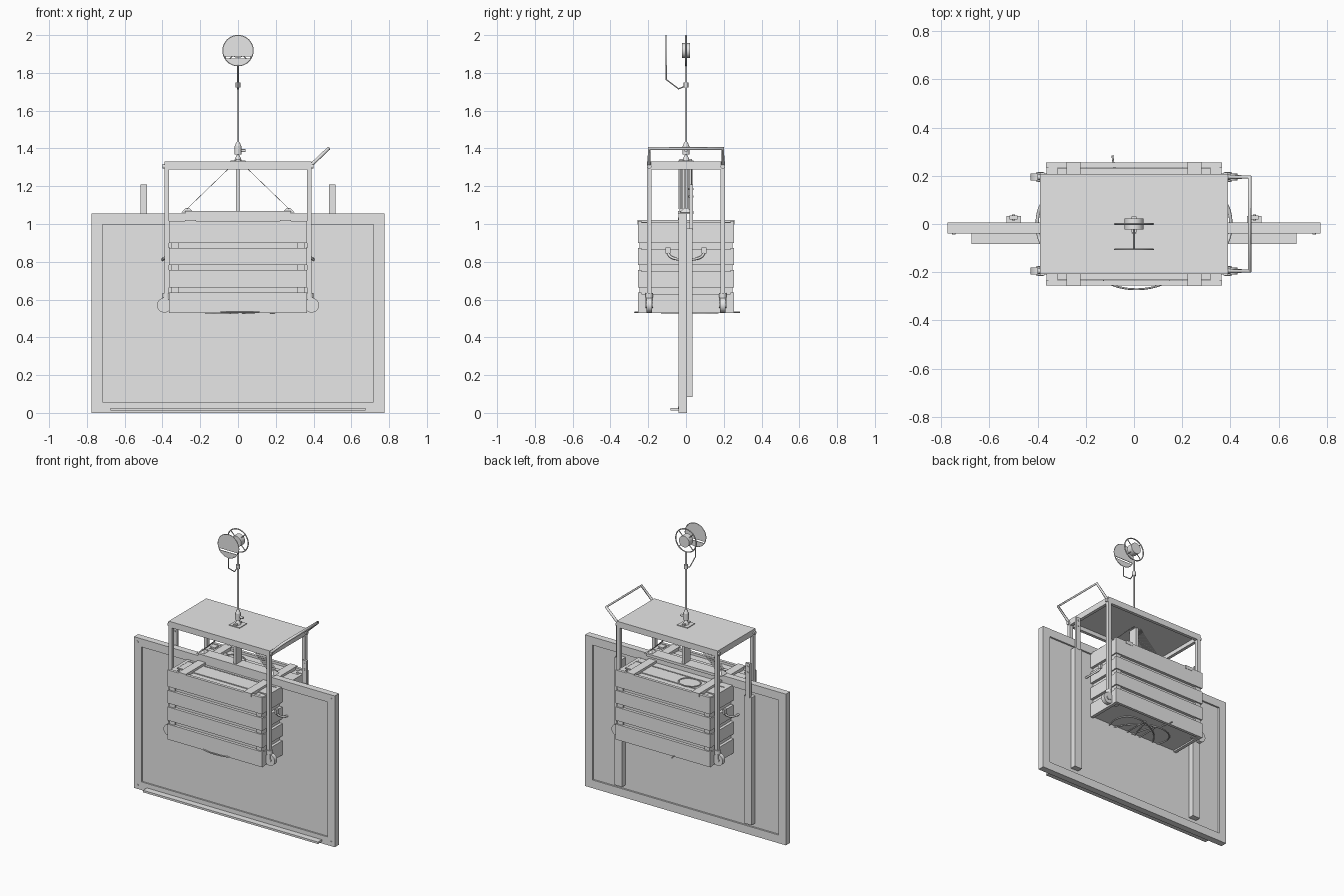
import bpy, math
from mathutils import Vector

if "Cube" in bpy.data.objects:
    bpy.data.objects.remove(bpy.data.objects["Cube"])

grey = bpy.data.materials.new("plain grey")
grey.diffuse_color = (0.8, 0.8, 0.8, 1)
grey.use_nodes = True
grey.node_tree.nodes["Principled BSDF"].inputs["Base Color"].default_value = grey.diffuse_color


def finish(ob, name, smooth=False):
    ob.name = name
    ob.data.materials.append(grey)
    if smooth:
        bpy.ops.object.select_all(action='DESELECT')
        ob.select_set(True)
        bpy.context.view_layer.objects.active = ob
        bpy.ops.object.shade_smooth_by_angle()
    return ob


def box(name, x0, x1, y0, y1, z0, z1):
    """Axis-aligned box from its limits."""
    v = [(x, y, z) for x in (x0, x1) for y in (y0, y1) for z in (z0, z1)]
    f = [(0, 1, 3, 2), (4, 6, 7, 5), (0, 4, 5, 1), (2, 3, 7, 6), (0, 2, 6, 4), (1, 5, 7, 3)]
    me = bpy.data.meshes.new(name)
    me.from_pydata(v, [], f)
    ob = bpy.data.objects.new(name, me)
    bpy.context.collection.objects.link(ob)
    return finish(ob, name)


def rod(name, a, b, r, r2=None, sides=16):
    """Round bar or cone between two points."""
    a, b = Vector(a), Vector(b)
    bpy.ops.mesh.primitive_cone_add(vertices=sides, radius1=r, radius2=r if r2 is None else r2,
                                    depth=(b - a).length, location=(a + b) / 2,
                                    rotation=(b - a).to_track_quat('Z', 'Y').to_euler())
    return finish(bpy.context.object, name, True)


def tube(name, pts, r, cyclic=False, res=2):
    """Round tube along a path of points."""
    cu = bpy.data.curves.new(name, 'CURVE')
    cu.dimensions = '3D'
    cu.bevel_depth = r
    cu.bevel_resolution = res
    cu.use_fill_caps = True
    sp = cu.splines.new('POLY')
    sp.points.add(len(pts) - 1)
    for p, c in zip(sp.points, pts):
        p.co = (*c, 1)
    sp.use_cyclic_u = cyclic
    ob = bpy.data.objects.new(name, cu)
    bpy.context.collection.objects.link(ob)
    return finish(ob, name)


def ring(name, y, z, r, thick):
    bpy.ops.mesh.primitive_torus_add(location=(0, y, z), rotation=(math.pi / 2, 0, 0),
                                     major_radius=r, minor_radius=thick,
                                     major_segments=40, minor_segments=8)
    return finish(bpy.context.object, name, True)


def disc_part(name, r, z0, z1, y, zc):
    """Slice of a thin upright disc between two heights relative to its centre."""
    zs = [z0 + (z1 - z0) * i / 16 for i in range(17)]
    half = [(math.sqrt(max(r * r - z * z, 1e-8)), z) for z in zs]
    out = half + [(-x, z) for x, z in reversed(half)]
    n = len(out)
    v = [(x, y + d, zc + z) for d in (-0.002, 0.002) for x, z in out]
    f = [tuple(range(n)), tuple(range(2 * n - 1, n - 1, -1))]
    f += [(i, i + n, (i + 1) % n + n, (i + 1) % n) for i in range(n)]
    me = bpy.data.meshes.new(name)
    me.from_pydata(v, [], f)
    ob = bpy.data.objects.new(name, me)
    bpy.context.collection.objects.link(ob)
    return finish(ob, name)


# Framed board
W, H, B = 0.775, 1.055, 0.057
box("board_panel", -W + B, W - B, -0.03, -0.006, B, H - B)
box("board_frame_bottom", -W, W, -0.04, 0.006, 0, B)
box("board_frame_top", -W, W, -0.04, 0.006, H - B, H)
box("board_tray", -0.675, 0.675, -0.083, -0.04, 0.012, 0.026)
for s in (-1, 1):
    xs = sorted((s * W, s * (W - B)))
    box("board_frame_side", *xs, -0.04, 0.006, B, H - B)
    # Back battens and hanging brackets
    xc = s * 0.5
    box("board_batten", xc - 0.03, xc + 0.03, -0.006, 0.034, 0.085, 0.975)
    box("hanging_bracket", xc - 0.017, xc + 0.017, 0.018, 0.036, 0.97, 1.208)
    for z in (1.145, 1.185):
        rod("bracket_screw", (xc, 0.014, z), (xc, 0.04, z), 0.006)
    for z in (0.028, H - 0.028):
        rod("frame_screw", (s * 0.748, -0.043, z), (s * 0.748, -0.03, z), 0.007)

# Trolley table
X, Y = 0.39, 0.207
box("table_top", -X, X, -Y, Y, 1.316, 1.33)
for s in (-1, 1):
    box("table_rim_long", -X, X, *sorted((s * Y, s * (Y - 0.022))), 1.288, 1.316)
    box("table_rim_short", *sorted((s * X, s * (X - 0.022))), -Y + 0.022, Y - 0.022, 1.288, 1.316)
    for t in (-1, 1):
        box("table_leg", *sorted((s * X, s * (X - 0.025))),
            *sorted((t * Y, t * (Y - 0.025))), 0.6, 1.288)
        # Casters
        y = t * 0.195
        rod("caster_collar", (s * 0.38, y, 0.6), (s * 0.38, y, 0.635), 0.019)
        rod("caster_wheel", (s * 0.39, y - 0.014, 0.57), (s * 0.39, y + 0.014, 0.57), 0.039, sides=28)
        rod("caster_hub", (s * 0.39, y - 0.02, 0.57), (s * 0.39, y + 0.02, 0.57), 0.014)
        for d in (-0.017, 0.017):
            box("caster_fork", s * 0.385 - 0.013, s * 0.385 + 0.013,
                y + d - 0.002, y + d + 0.002, 0.56, 0.61)
        rod("rim_bolt", (s * 0.385, t * 0.195, 1.305), (s * 0.4, t * 0.195, 1.305), 0.012)

# Push handle
tube("push_handle", [(0.385, -0.195, 1.31), (0.48, -0.195, 1.4),
                     (0.48, 0.195, 1.4), (0.385, 0.195, 1.31)], 0.009)

# Slatted crate
box("crate_core", -0.343, 0.343, -0.232, 0.232, 0.54, 1.0)
for z0, z1 in ((0.53, 0.637), (0.663, 0.757), (0.783, 0.873), (0.899, 1.015)):
    for s in (-1, 1):
        box("crate_long_slat", -0.365, 0.365, *sorted((s * 0.235, s * 0.255)), z0, z1)
        box("crate_end_slat", *sorted((s * 0.34, s * 0.363)), -0.235, 0.235, z0, z1 - 0.008)
for s in (-1, 1):
    for t in (-1, 1):
        box("crate_corner_post", *sorted((s * 0.315, s * 0.355)),
            *sorted((t * 0.195, t * 0.246)), 0.535, 1.01)
    box("crate_lid_batten", s * 0.252 - 0.029, s * 0.252 + 0.029, -0.257, 0.257, 0.998, 1.022)
    # Rope handles on the crate ends
    pts = []
    for i in range(17):
        a = math.pi * i / 16
        pts.append((s * (0.362 + 0.04 * math.sin(a)), -0.095 * math.cos(a), 0.86 - 0.05 * math.sin(a) ** 0.6))
    tube("crate_rope_handle", pts, 0.007)
    for t in (-1, 1):
        box("rope_cleat", *sorted((s * 0.36, s * 0.375)), t * 0.095 - 0.014, t * 0.095 + 0.014, 0.845, 0.875)
for y in (-0.12, 0, 0.12):
    box("crate_lid_plank", -0.34, 0.34, y - 0.056, y + 0.056, 0.995, 1.006)

# Loose cables under the crate and on its lid
cable = []
for i in range(120):
    a = 2 * math.pi * i / 120
    cable.append((0.24 * math.sin(3 * a + 0.4) * (0.6 + 0.4 * math.cos(2 * a)),
                  0.02 + 0.15 * math.cos(4 * a), 0.533 + 0.004 * math.sin(11 * a)))
tube("lower_cable", cable, 0.004, True, 1)
tube("cable_arc", [(0.01 + 0.29 * math.sin(a), 0.014 - 0.285 * math.cos(a), 0.533)
                   for a in [-0.5 + i / 16 for i in range(17)]], 0.004, False, 1)
tube("cable_tail", [(-0.07, 0.2, 0.534), (-0.085, 0.25, 0.534), (-0.09, 0.285, 0.534)], 0.004)
tube("lid_cable", [(-0.12 + 0.075 * math.cos(a), 0.13 + 0.06 * math.sin(a), 1.01)
                   for a in [2 * math.pi * i / 28 for i in range(28)]], 0.004, True, 1)

# Stringed rack below the table top
box("rack_base", -0.28, 0.28, -0.043, 0.04, 1.052, 1.07)
box("rack_mast", -0.01, 0.01, -0.035, 0.032, 1.07, 1.345)
for s in (-1, 1):
    foot = rod("rack_foot", (s * 0.268, 0, 1.062), (s * 0.268, 0, 1.086), 0.045, 0.012, 4)
    foot.rotation_euler.z += math.pi / 4
    for i in range(11):
        y = -0.038 + 0.0073 * i
        rod("rack_string", (s * 0.27, y, 1.08), (s * 0.006, y, 1.335), 0.0014, sides=5)

# Pole with base plate and clamp
box("pole_base_plate", -0.04, 0.04, -0.04, 0.04, 1.33, 1.335)
rod("pole_foot", (0, 0, 1.335), (0, 0, 1.362), 0.02, 0.009)
rod("pole", (0, 0, 1.34), (0, 0, 1.84), 0.0065)
rod("pole_clamp", (0, 0, 1.368), (0, 0, 1.412), 0.019)
rod("clamp_taper", (0, 0, 1.412), (0, 0, 1.435), 0.017, 0.008)
rod("clamp_knob", (0.01, 0, 1.388), (0.04, 0, 1.388), 0.008)
rod("pole_joint", (0, 0, 1.722), (0, 0, 1.75), 0.012)

# Spoked ring with a round hub
C = 1.918
ring("spoked_ring", 0, C, 0.079, 0.004)
rod("ring_hub", (0, -0.022, C), (0, 0.022, C), 0.039, sides=32)
for i in range(4):
    a = math.pi / 4 + i * math.pi / 2
    d = Vector((math.cos(a), 0, math.sin(a)))
    rod("ring_spoke", Vector((0, 0, C)) + d * 0.035, Vector((0, 0, C)) + d * 0.079, 0.003, sides=8)

# Split front disc on its bent arm
ring("front_disc_rim", -0.105, C, 0.08, 0.003)
disc_part("front_disc_upper", 0.079, -0.03, 0.0785, -0.105, C)
disc_part("front_disc_lower", 0.079, -0.0785, -0.042, -0.105, C)
tube("front_disc_arm", [(0, -0.105, 1.84), (0, -0.105, 1.765), (0, -0.04, 1.716),
                        (0, -0.015, 1.725), (0, 0, 1.737)], 0.0035)
